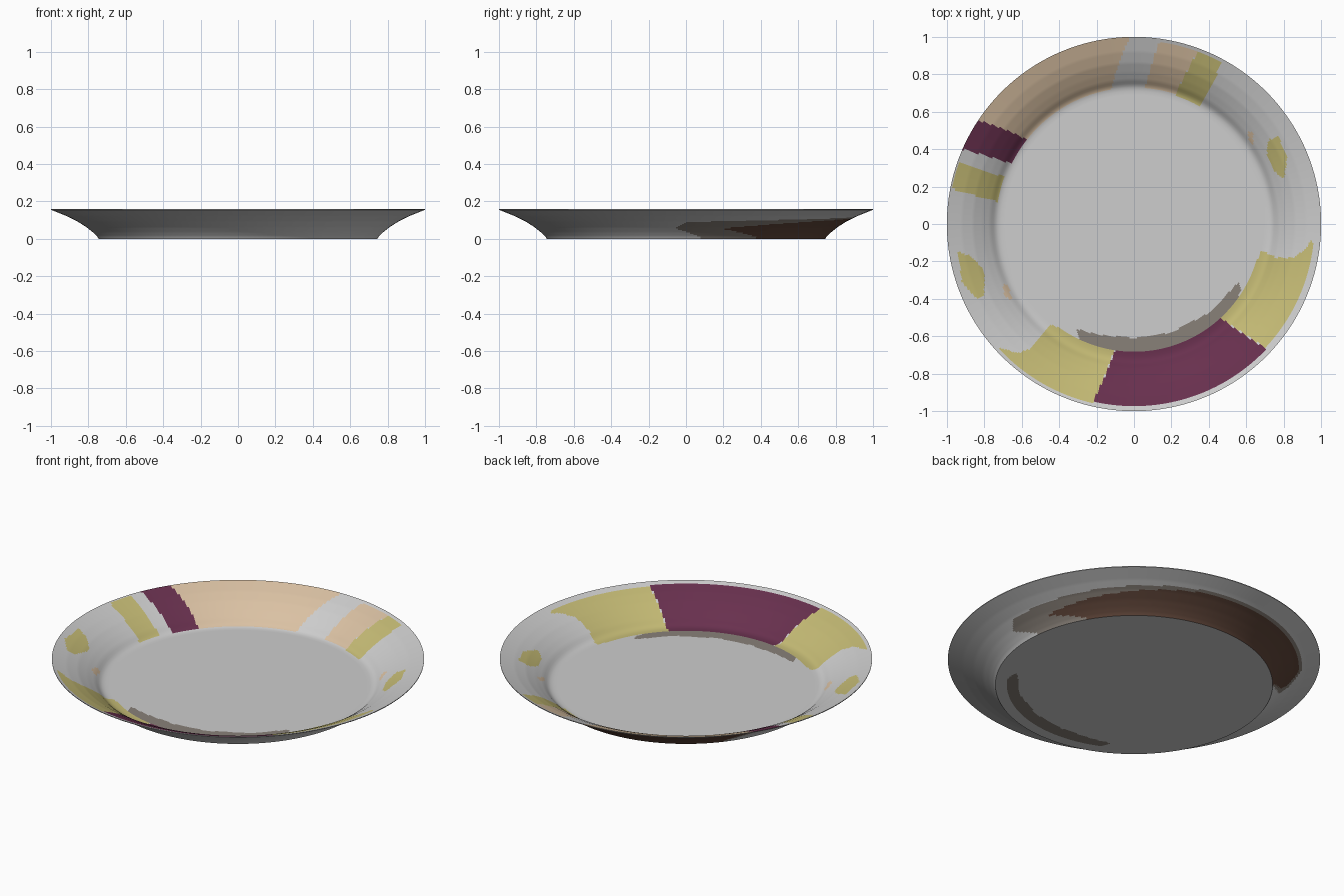
import bpy, bmesh, math

if "Cube" in bpy.data.objects:
    bpy.data.objects.remove(bpy.data.objects["Cube"])

SEG = 480


def lin(c):
    c /= 255
    return c / 12.92 if c <= 0.04045 else ((c + 0.055) / 1.055) ** 2.4


COLOURS = [("pale_grey", (205, 205, 205)), ("tan", (218, 193, 163)),
           ("plum", (104, 48, 78)), ("mustard", (197, 187, 117)),
           ("taupe", (137, 129, 121)), ("dark_brown", (94, 68, 56))]
GREY, TAN, PLUM, MUSTARD, TAUPE, BROWN = range(6)

# Profiles (radius, height) of the two skins
UNDER = [(0.0, 0.0), (0.56, 0.0), (0.745, 0.0), (0.752, 0.012), (0.775, 0.034),
         (0.81, 0.062), (0.86, 0.094), (0.92, 0.123), (1.0, 0.155)]
UPPER = [(1.0, 0.159), (0.92, 0.130), (0.86, 0.102), (0.81, 0.071), (0.77, 0.043),
         (0.75, 0.024), (0.737, 0.013), (0.72, 0.007), (0.70, 0.005), (0.56, 0.005),
         (0.0, 0.005)]


def densify(profile, step=0.009):
    """Split long profile spans outside the plain centre so painted edges are crisp."""
    out = [profile[0]]
    for (r0, z0), (r1, z1) in zip(profile, profile[1:]):
        n = 1 if min(r0, r1) < 0.5 else max(1, round(abs(r1 - r0) / step))
        out += [(r0 + (r1 - r0) * i / n, z0 + (z1 - z0) * i / n) for i in range(1, n + 1)]
    return out


def band(r0, r1, start_in, start_out, end_in, end_out):
    """Painted stripe: radius range with angle limits that slant from inside to outside."""
    def test(x, y):
        r = math.hypot(x, y)
        if not r0 <= r <= r1:
            return False
        t = (r - r0) / (r1 - r0)
        a0 = start_in + (start_out - start_in) * t
        a1 = end_in + (end_out - end_in) * t
        return (math.degrees(math.atan2(y, x)) - a0) % 360 <= a1 - a0
    return test


def patch(pts, r0=0.0, r1=2.0):
    """Painted blob: inside a polygon and a radius range."""
    def test(x, y):
        if not r0 <= math.hypot(x, y) <= r1:
            return False
        inside = False
        for (xa, ya), (xb, yb) in zip(pts, pts[1:] + pts[:1]):
            if (ya > y) != (yb > y) and x < xa + (y - ya) * (xb - xa) / (yb - ya):
                inside = not inside
        return inside
    return test


# Crescent on the floor, seen on both skins
crescent = patch([(-0.31, -0.56), (-0.2, -0.59), (0, -0.61), (0.2, -0.58), (0.4, -0.475),
                  (0.56, -0.31), (0.57, -0.36), (0.5, -0.52), (0.3, -0.7), (-0.1, -0.7),
                  (-0.29, -0.615)], 0, 0.683)

# Painted shapes on the upper skin
upper_paint = [
    (TAN, band(0.73, 1.1, 99.5, 88, 141.7, 148)),
    (PLUM, band(0.725, 1.0, 141.7, 146, 153.8, 156.5)),
    (MUSTARD, band(0.735, 0.99, 160.1, 160.3, 170.7, 169)),
    (MUSTARD, band(0.72, 0.98, 60.5, 61.3, 72.3, 69.7)),
    (TAN, band(0.73, 0.985, 72.3, 69.7, 85.3, 82)),
    (PLUM, band(0.68, 0.97, -98.5, -103, -47.3, -43.3)),
    (MUSTARD, patch([(0.46, -0.50), (0.75, -0.695), (1.0, -0.4), (0.95, -0.08), (0.92, -0.13),
                     (0.85, -0.18), (0.76, -0.18), (0.68, -0.14), (0.64, -0.24),
                     (0.58, -0.36)], 0.68, 0.968)),
    (MUSTARD, patch([(-0.1, -0.66), (-0.27, -0.6), (-0.45, -0.535), (-0.5, -0.6),
                     (-0.55, -0.665), (-0.62, -0.69), (-0.76, -0.65), (-0.6, -0.82),
                     (-0.23, -1.0)], 0.68, 0.985)),
    (MUSTARD, patch([(-0.94, -0.15), (-0.87, -0.17), (-0.8, -0.25), (-0.8, -0.38),
                     (-0.84, -0.4), (-0.92, -0.31)])),
    (MUSTARD, patch([(0.72, 0.45), (0.77, 0.47), (0.82, 0.36), (0.8, 0.24), (0.75, 0.28),
                     (0.71, 0.37)])),
    (TAN, patch([(-0.7, -0.32), (-0.67, -0.33), (-0.65, -0.41), (-0.69, -0.39)])),
    (TAN, patch([(0.61, 0.5), (0.635, 0.49), (0.64, 0.42), (0.61, 0.45)])),
    (TAUPE, crescent),
]

# Painted shapes on the under skin
under_paint = [
    (BROWN, band(0.745, 0.80, 31, 14, 140, 150)),
    (BROWN, band(0.80, 0.835, 14, 35, 150, 150)),
    (BROWN, band(0.835, 0.885, 35, 75, 150, 143)),
    (TAUPE, band(0.745, 0.80, 7, -4, 142, 154)),
    (TAUPE, band(0.80, 0.85, -4, 0, 154, 152)),
    (TAUPE, band(0.85, 0.90, 0, 75, 152, 143)),
    (TAUPE, crescent),
]


def pick(paint, x, y):
    return next((c for c, test in paint if test(x, y)), GREY)


# Plate: lathe of both skins
bm = bmesh.new()
prev = None
for r, z in densify(UNDER) + densify(UPPER):
    if r < 1e-6:
        ring = [bm.verts.new((0, 0, z))]
    else:
        ring = [bm.verts.new((r * math.cos(2 * math.pi * i / SEG),
                              r * math.sin(2 * math.pi * i / SEG), z)) for i in range(SEG)]
    if prev:
        for i in range(SEG):
            j = (i + 1) % SEG
            if len(prev) == 1:
                bm.faces.new((prev[0], ring[j], ring[i]))
            elif len(ring) == 1:
                bm.faces.new((prev[i], prev[j], ring[0]))
            else:
                bm.faces.new((prev[i], prev[j], ring[j], ring[i]))
    prev = ring
bmesh.ops.recalc_face_normals(bm, faces=bm.faces)
for f in bm.faces:
    c = f.calc_center_median()
    f.material_index = pick(upper_paint if f.normal.z > 0 else under_paint, c.x, c.y)

mesh = bpy.data.meshes.new("plate")
bm.to_mesh(mesh)
bm.free()
for name, rgb in COLOURS:
    mat = bpy.data.materials.new(name)
    mat.diffuse_color = (*[lin(v) for v in rgb], 1)
    mat.use_nodes = True
    mat.node_tree.nodes["Principled BSDF"].inputs["Base Color"].default_value = mat.diffuse_color
    mesh.materials.append(mat)
plate = bpy.data.objects.new("plate", mesh)
bpy.context.collection.objects.link(plate)
bpy.context.view_layer.objects.active = plate
plate.select_set(True)
bpy.ops.object.shade_smooth_by_angle(angle=math.radians(35))
